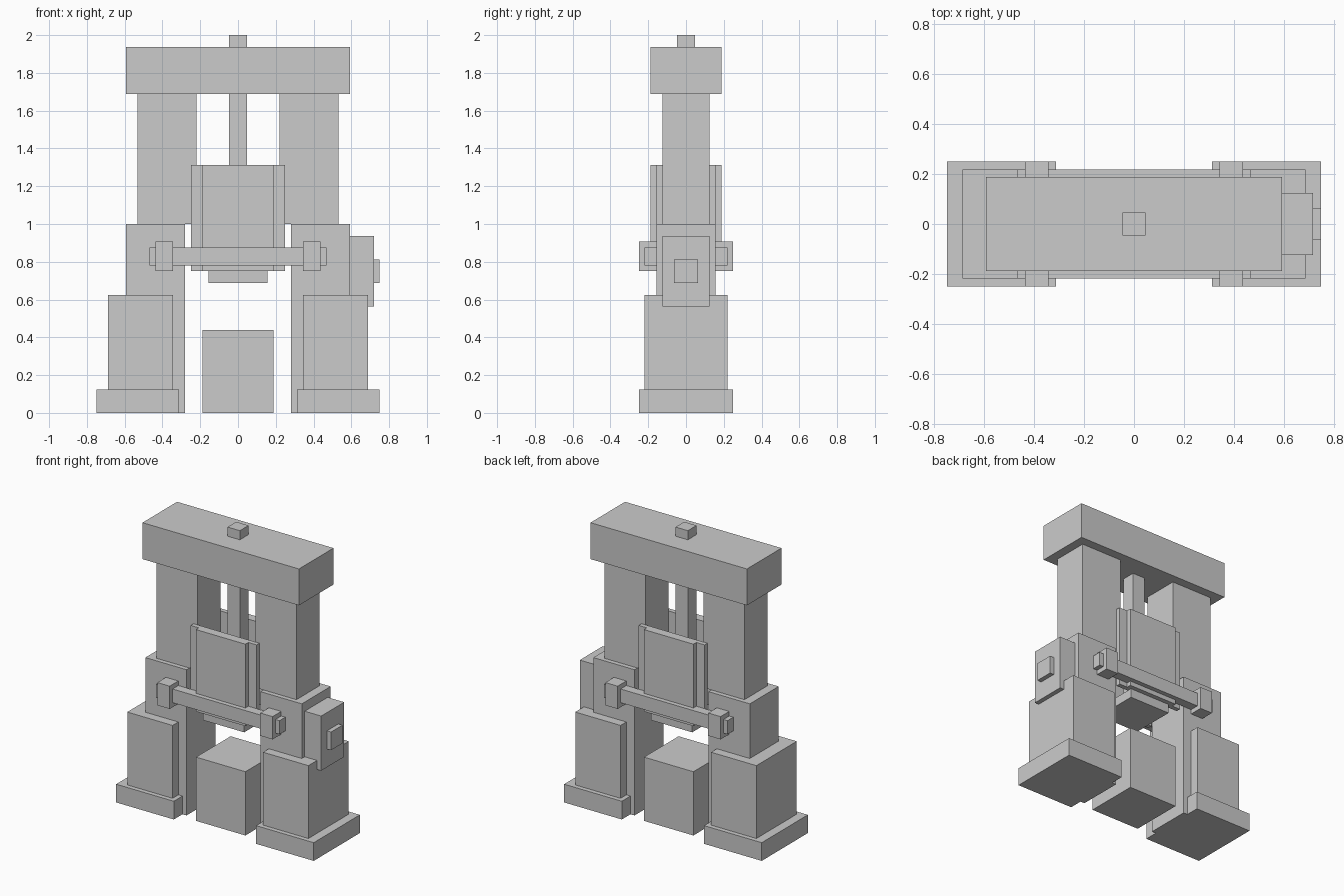
import bpy, bmesh

if "Cube" in bpy.data.objects:
    bpy.data.objects.remove(bpy.data.objects["Cube"])

U = 1 / 32  # the model sits on a 1/32 grid


def box(name, x, y, z):
    """Box from (min, max) ranges given in grid units."""
    me = bpy.data.meshes.new(name)
    bm = bmesh.new()
    bmesh.ops.create_cube(bm, size=1)
    for v in bm.verts:
        v.co = [(r[0] if c < 0 else r[1]) * U for c, r in zip(v.co, (x, y, z))]
    bm.to_mesh(me)
    bm.free()
    ob = bpy.data.objects.new(name, me)
    bpy.context.collection.objects.link(ob)
    return ob


def mirrored(name, x, y, z, axes):
    """Box repeated across the given axes (x, y)."""
    ob = box(name, x, y, z)
    mod = ob.modifiers.new("mirror", 'MIRROR')
    mod.use_axis = (axes[0], axes[1], False)
    mod.use_mirror_merge = False
    return ob


BOTH, LR, FB = (True, True), (True, False), (False, True)

# frame: feet, legs and columns on both sides, crown on top
mirrored("foot", (10, 24), (-8, 8), (0, 4), LR)
mirrored("leg", (11, 22), (-7, 7), (4, 20), LR)
mirrored("lower_column", (9, 19), (-5, 5), (0, 32), LR)
mirrored("upper_column", (7, 17), (-4, 4), (32, 54), LR)
box("crown", (-19, 19), (-6, 6), (54, 62))

# anvil, hammer die and piston rod
box("anvil", (-6, 6), (-6, 6), (0, 14))
box("die", (-5, 5), (-5, 5), (22, 24))
box("piston_rod", (-1.5, 1.5), (-1.5, 1.5), (24, 64))

# ram plates front and back, with guide strips against the columns
mirrored("ram_plate", (-6, 6), (-6, -4), (24, 42), FB)
mirrored("guide_strip", (6, 8), (-5, -4), (24, 42), BOTH)

# tie bars and their clamps, front and back
mirrored("tie_bar", (-15, 15), (-7, -5), (25, 28), FB)
mirrored("bar_clamp", (11, 14), (-8, -5), (24, 29), BOTH)

# control box on the right side
box("control_box", (19, 23), (-4, 4), (18, 30))
box("control_button", (23, 24), (-2, 2), (22, 26))
